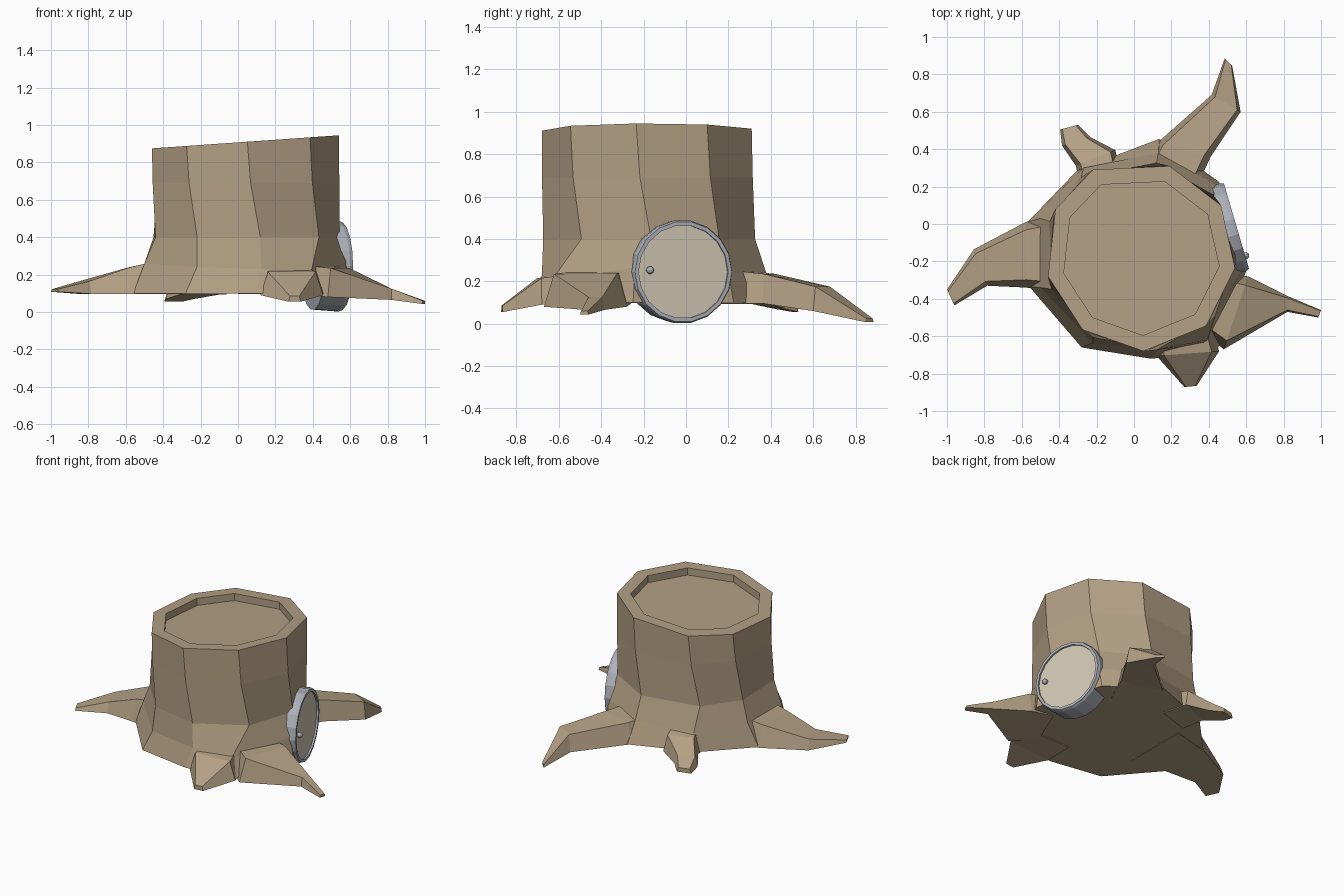
import bpy, bmesh, math
from mathutils import Vector, Matrix

if "Cube" in bpy.data.objects:
    bpy.data.objects.remove(bpy.data.objects["Cube"])


def material(name, rgb):
    m = bpy.data.materials.new(name)
    m.diffuse_color = (*rgb, 1)
    m.use_nodes = True
    m.node_tree.nodes["Principled BSDF"].inputs["Base Color"].default_value = m.diffuse_color
    return m


wood = material("wood", (0.45, 0.35, 0.23))
panel = material("pale_wood", (0.64, 0.58, 0.46))
metal = material("metal", (0.42, 0.44, 0.48))


def finish(bm, name, *mats):
    bmesh.ops.recalc_face_normals(bm, faces=bm.faces)
    me = bpy.data.meshes.new(name)
    bm.to_mesh(me)
    bm.free()
    ob = bpy.data.objects.new(name, me)
    bpy.context.collection.objects.link(ob)
    for m in mats:
        me.materials.append(m)
    return ob


def loft(name, rings):
    """Skin a list of equal rings and cap both ends."""
    bm = bmesh.new()
    vs = [[bm.verts.new(p) for p in r] for r in rings]
    for a, b in zip(vs, vs[1:]):
        for i in range(len(a)):
            j = (i + 1) % len(a)
            bm.faces.new((a[i], a[j], b[j], b[i]))
    bm.faces.new(vs[0])
    bm.faces.new(vs[-1])
    return finish(bm, name, wood)


# Trunk: nine-sided, twisting slightly, slanted top with a sunken cut face
top = [(.19, .31), (.465, .10), (.54, -.235), (.385, -.545), (.05, -.68),
       (-.275, -.565), (-.46, -.28), (-.42, .08), (-.22, .29)]
shoulder = [(.13, .38, .235), (.46, .20, .24), (.585, -.24, .265), (.39, -.63, .21),
            (.125, -.68, .23), (-.22, -.635, .24), (-.50, -.34, .26), (-.50, .03, .26),
            (-.27, .30, .23)]
base = [(.135, .455), (.455, .225), (.60, -.25), (.44, -.69), (.09, -.72),
        (-.28, -.66), (-.56, -.335), (-.57, .01), (-.30, .29)]
centre = Vector((.04, -.18))


def trunk_ring(turn, scale=1.0, z=None, drop=0.0):
    ring = []
    for p in top:
        q = centre + Matrix.Rotation(math.radians(turn), 2) @ (Vector(p) - centre) * scale
        ring.append((q.x, q.y, (.907 + .07 * q.x - drop) if z is None else z))
    return ring


trunk = loft("trunk", [
    [(x, y, .10) for x, y in base], shoulder,
    trunk_ring(8, z=.40), trunk_ring(2, z=.69), trunk_ring(0),
    trunk_ring(0, .83), trunk_ring(0, .83, drop=.05)])

# Roots: each section is left x, y, right x, y, top z, bottom z
roots = {
    "back_right_root": [(.0, .2, .3, .12, .26, .096), (.12, .43, .41, .36, .235, .096),
                        (.415, .69, .57, .60, .175, .06), (.485, .885, .525, .845, .025, .008)],
    "left_root": [(-.3, -.38, -.3, .08, .3, .097), (-.575, -.34, -.58, .01, .24, .097),
                  (-.785, -.33, -.855, -.135, .165, .097), (-.96, -.435, -1, -.35, .122, .108)],
    "right_root": [(.45, -.26, .33, -.55, .25, .095), (.61, -.28, .48, -.67, .235, .08),
                   (.82, -.385, .82, -.47, .125, .065), (1, -.46, .985, -.5, .06, .043)],
    "front_root": [(.40, -.5, .12, -.5, .24, .094), (.455, -.68, .12, -.705, .215, .09),
                   (.335, -.865, .27, -.872, .085, .055)],
    "back_left_root": [(-.28, .15, -.06, .22, .25, .093), (-.31, .31, -.10, .395, .21, .093),
                       (-.385, .42, -.235, .465, .135, .07), (-.395, .505, -.30, .53, .085, .055)],
}
for name, sections in roots.items():
    rings = []
    for lx, ly, rx, ry, zt, zb in sections:
        l, r = Vector((lx, ly)), Vector((rx, ry))
        tl, tr = l.lerp(r, .12), r.lerp(l, .12)
        rings.append([(*l, zb), (*r, zb), (*tr, zt), (*tl, zt)])
    root = loft(name, rings)
    # Merge the root into the trunk
    mod = trunk.modifiers.new(name, "BOOLEAN")
    mod.operation, mod.solver, mod.object = "UNION", "EXACT", root
    bpy.context.view_layer.objects.active = trunk
    bpy.ops.object.modifier_apply(modifier=mod.name)
    bpy.data.objects.remove(root)

# Round door: a thick drum with a rim and a recessed panel, local z points outwards
place = (Matrix.Translation((.548, -.012, .245)) @ Matrix.Rotation(math.radians(16.4), 4, "Z")
         @ Matrix.Rotation(math.radians(90), 4, "Y"))
sides = 18


def circle(bm, r, z):
    return [bm.verts.new((r * math.cos(2 * math.pi * (i + .5) / sides),
                          r * math.sin(2 * math.pi * (i + .5) / sides), z)) for i in range(sides)]


bm = bmesh.new()
loops = [circle(bm, r, z) for r, z in
         [(.235, -.155), (.245, -.02), (.238, 0), (.22, 0), (.22, -.012)]]
for a, b in zip(loops, loops[1:]):
    for i in range(sides):
        j = (i + 1) % sides
        bm.faces.new((a[i], a[j], b[j], b[i]))
bm.faces.new(loops[0])
bm.faces.new(loops[-1]).material_index = 1
door = finish(bm, "round_door", metal, panel)
door.matrix_world = place

# Door knob
bm = bmesh.new()
bmesh.ops.create_uvsphere(bm, u_segments=10, v_segments=6, radius=.019)
knob = finish(bm, "door_knob", metal)
knob.matrix_world = place @ Matrix.Translation((-.008, -.165, .003))
